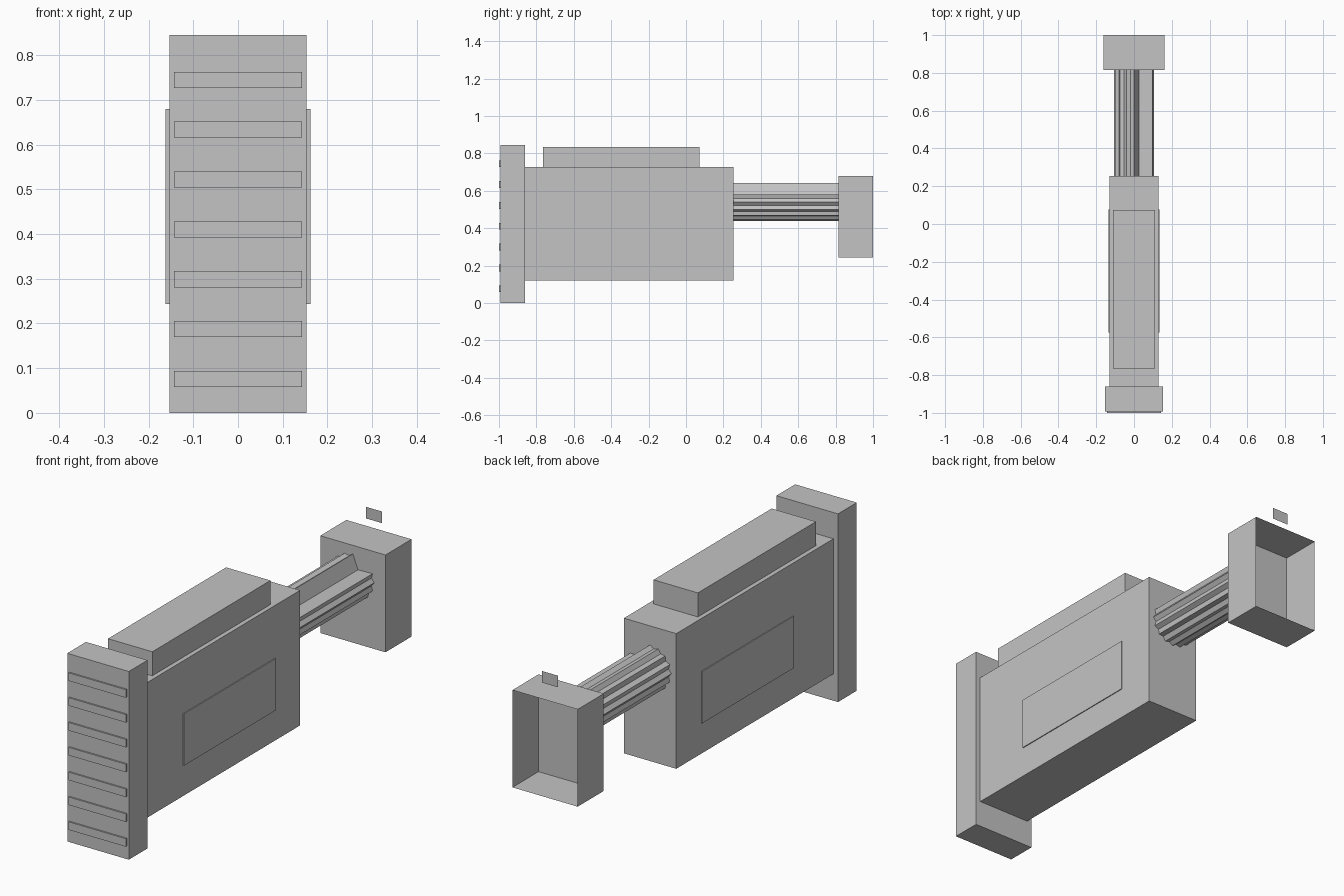
import bpy, bmesh, math

if "Cube" in bpy.data.objects:
    bpy.data.objects.remove(bpy.data.objects["Cube"])

grey = bpy.data.materials.new("plain_grey")
grey.diffuse_color = (0.55, 0.55, 0.55, 1)
grey.use_nodes = True
grey.node_tree.nodes["Principled BSDF"].inputs["Base Color"].default_value = grey.diffuse_color


def finish(name, bm):
    """Turn a bmesh into a named, grey, flat-shaded object."""
    mesh = bpy.data.meshes.new(name)
    bm.to_mesh(mesh)
    bm.free()
    mesh.materials.append(grey)
    obj = bpy.data.objects.new(name, mesh)
    bpy.context.collection.objects.link(obj)
    return obj


def box(name, x, y, z, open_back=False):
    """Box from (min, max) ranges, optionally without its +y face."""
    bm = bmesh.new()
    bmesh.ops.create_cube(bm, size=1)
    for v in bm.verts:
        v.co = [r[0] if c < 0 else r[1] for c, r in zip(v.co, (x, y, z))]
    if open_back:
        bm.normal_update()
        back = [f for f in bm.faces if f.normal.y > 0.9]
        bmesh.ops.delete(bm, geom=back, context='FACES_ONLY')
    return finish(name, bm)


# Main body with its top rail
box("body", (-0.13, 0.13), (-0.86, 0.255), (0.12, 0.727))
box("top_rail", (-0.11, 0.11), (-0.765, 0.073), (0.727, 0.835))

# Thin raised panel on each side
for side, name in ((1, "right_panel"), (-1, "left_panel")):
    xs = sorted((0.129 * side, 0.134 * side))
    box(name, xs, (-0.575, 0.077), (0.257, 0.49))

# Front grip plate with seven horizontal ribs
box("grip_plate", (-0.153, 0.153), (-0.993, -0.86), (0, 0.845))
for i in range(7):
    z = 0.058 + i * 0.1115
    box(f"grip_rib_{i + 1}", (-0.143, 0.143), (-1.0, -0.992), (z, z + 0.036))

# Fluted shaft with one deep notch at the upper right
profile = []
for i in range(16):
    a = i * math.tau / 16
    if i in (2, 3):
        continue
    profile.append((0.106, a))
    if i == 1:
        profile.append((0.046, math.radians(56.25)))
    else:
        profile.append((0.094, a + math.tau / 32))
bm = bmesh.new()
ends = [[bm.verts.new((r * math.cos(a), y, 0.54 + 0.96 * r * math.sin(a)))
         for r, a in profile] for y in (0.255, 0.815)]
count = len(profile)
for i in range(count):
    j = (i + 1) % count
    bm.faces.new((ends[0][i], ends[0][j], ends[1][j], ends[1][i]))
for ring in ends:
    bm.faces.new(ring)
bmesh.ops.recalc_face_normals(bm, faces=bm.faces)
finish("fluted_shaft", bm)

# Thin-walled end cup, open at the back
box("end_cup", (-0.162, 0.162), (0.815, 1.0), (0.243, 0.68), open_back=True)

# Small upright tab floating above the cup
bm = bmesh.new()
bm.faces.new([bm.verts.new((x, 0.965, z)) for x, z in
              ((-0.04, 0.733), (0.04, 0.733), (0.04, 0.785), (-0.04, 0.785))])
finish("sight_tab", bm)
